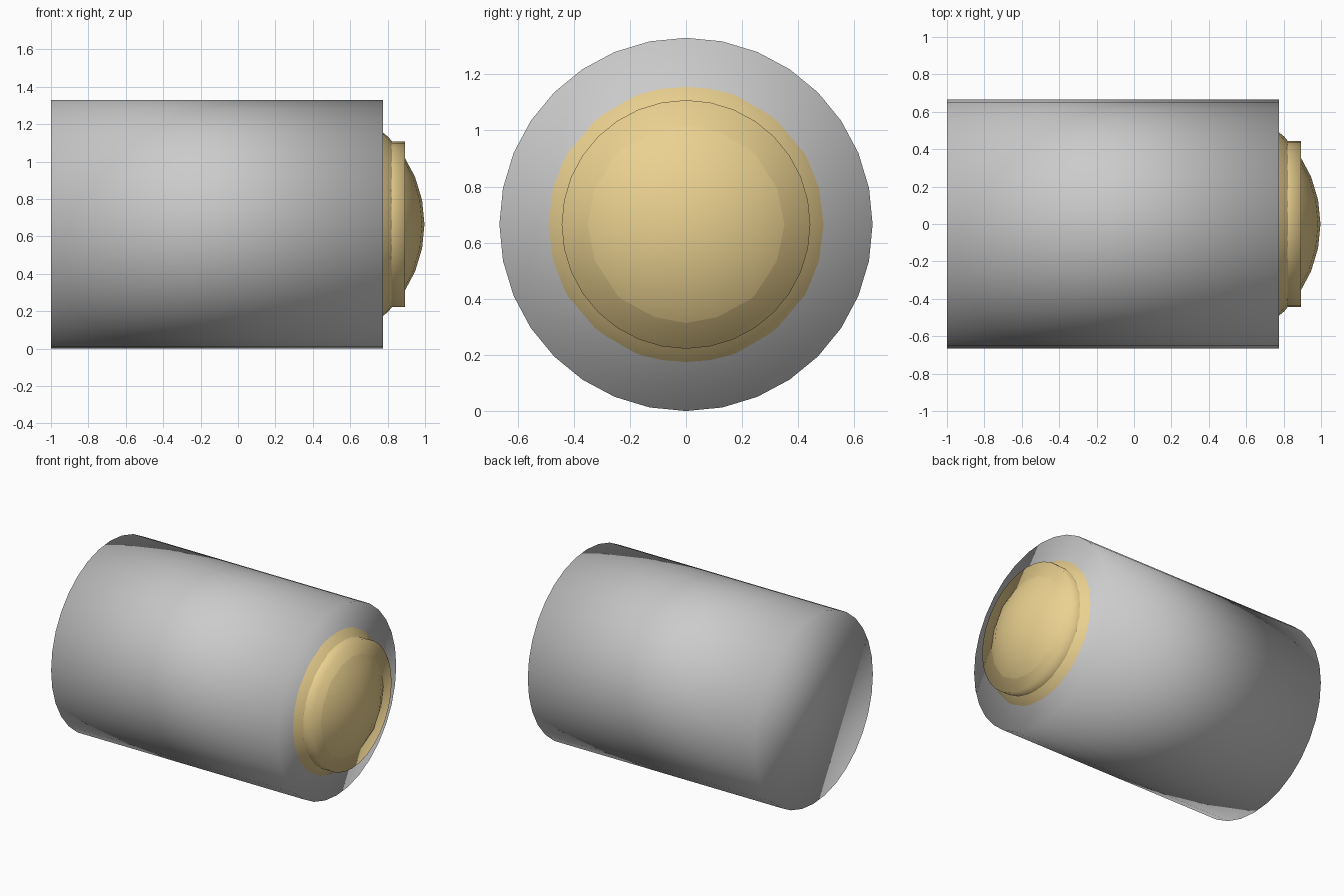
import bpy
from math import pi

if "Cube" in bpy.data.objects:
    bpy.data.objects.remove(bpy.data.objects["Cube"])

R = 0.665   # body radius, also the height of the axis

amber = bpy.data.materials.new("amber")
amber.diffuse_color = (0.83, 0.64, 0.28, 1)
amber.use_nodes = True
amber.node_tree.nodes["Principled BSDF"].inputs["Base Color"].default_value = amber.diffuse_color


def finish(name, mat=None):
    ob = bpy.context.object
    ob.name = name
    bpy.ops.object.transform_apply(location=False, rotation=True, scale=True)
    bpy.ops.object.shade_smooth()
    if mat:
        ob.data.materials.append(mat)
    return ob


def barrel(name, radius, x0, x1, mat=None):
    # capped 32-sided cylinder lying along x
    bpy.ops.mesh.primitive_cylinder_add(
        vertices=32, radius=radius, depth=x1 - x0,
        location=((x0 + x1) / 2, 0, R), rotation=(0, pi / 2, 0))
    return finish(name, mat)


# Main housing
barrel("body", R, -1.0, 0.775)

# Lens rim
barrel("lens_rim", 0.443, 0.70, 0.894, amber)

# Domed lens, a sphere set mostly inside the body
bpy.ops.mesh.primitive_uv_sphere_add(
    segments=32, ring_count=16, radius=0.66, location=(0.337, 0, R))
finish("lens_dome", amber)
